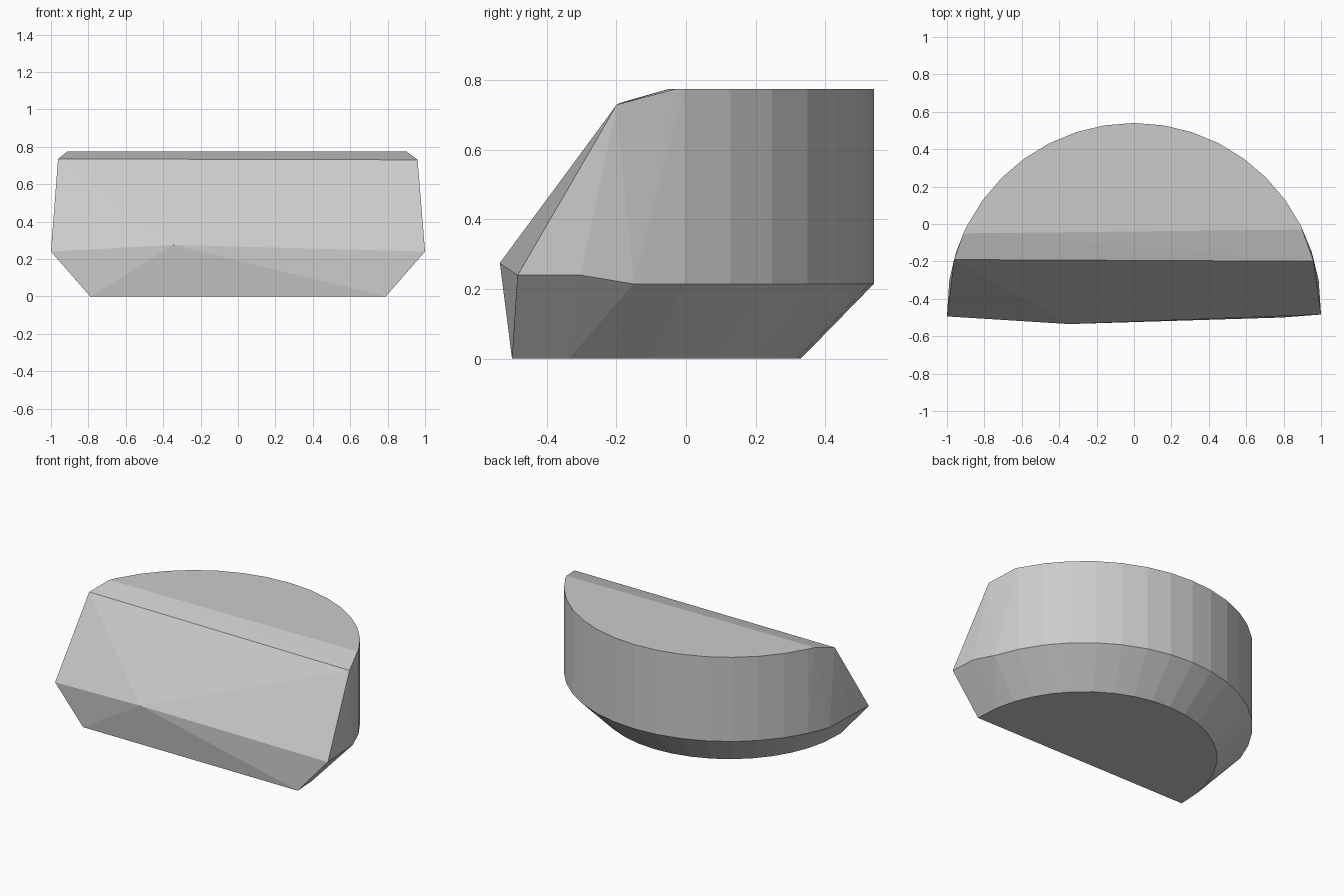
import bpy
import bmesh
from math import sin, cos, radians

default = bpy.data.objects.get("Cube")
if default:
    bpy.data.objects.remove(default, do_unlink=True)

CENTRE_Y = -0.46   # centre of the rounded back
STEP = 9           # degrees between facets


def arc(radius, limit, height):
    """Points of the rounded back, up to a limit angle on both sides."""
    return [(radius * sin(radians(a)), CENTRE_Y + radius * cos(radians(a)), height)
            for a in range(-limit, limit + 1, STEP)]


def ends(x, y, z):
    """A point and its mirror image."""
    return [(x, y, z), (-x, y, z)]


# Rounded back: flat top, waist and chamfered base
points = arc(1, 63, 0.775) + arc(1, 72, 0.215) + arc(0.79, 81, 0)
points += [p for p in arc(1, 81, 0.24) if abs(p[0]) > 0.98]

# Straight front: base corners, widest corners, upper ridge, top edge
points += ends(0.79, -0.5, 0)
points += [(1, -0.484, 0.24), (-1, -0.494, 0.24)]
points += [(0.96, -0.199, 0.73), (-0.962, -0.19, 0.735)]
points += [(0.9, -0.03, 0.775), (-0.912, -0.05, 0.775)]
points.append((-0.345, -0.535, 0.275))  # off-centre bulge

# Faceted body wrapped around the points
bm = bmesh.new()
for p in points:
    bm.verts.new(p)
hull = bmesh.ops.convex_hull(bm, input=bm.verts)
loose = {v for v in hull["geom_interior"] + hull["geom_unused"]
         if isinstance(v, bmesh.types.BMVert)}
bmesh.ops.delete(bm, geom=list(loose), context="VERTS")
bmesh.ops.dissolve_limit(bm, angle_limit=radians(0.3),
                         verts=bm.verts, edges=bm.edges)
bmesh.ops.recalc_face_normals(bm, faces=bm.faces)
mesh = bpy.data.meshes.new("faceted_block")
bm.to_mesh(mesh)
bm.free()
block = bpy.data.objects.new("faceted_block", mesh)
bpy.context.collection.objects.link(block)

# Plain grey
grey = bpy.data.materials.new("light_grey")
grey.use_nodes = True
colour = (0.6, 0.6, 0.6, 1)
grey.diffuse_color = colour
grey.node_tree.nodes["Principled BSDF"].inputs["Base Color"].default_value = colour
mesh.materials.append(grey)
